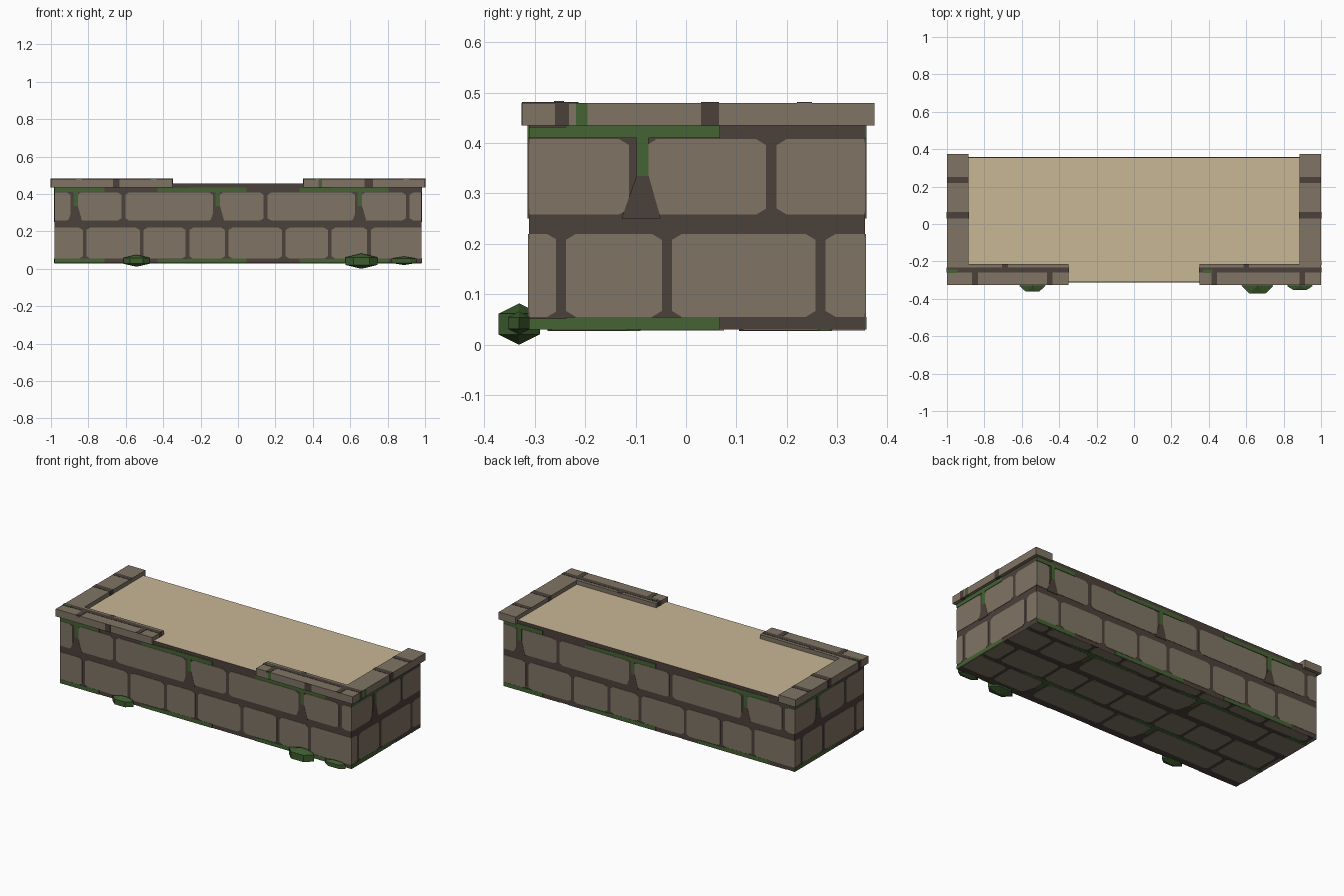
import bpy, bmesh, math
from mathutils import Matrix, Vector

default = bpy.data.objects.get("Cube")
if default:
    bpy.data.objects.remove(default, do_unlink=True)


def make_material(name, rgb):
    linear = [(c / 255 / 12.92) if c < 11 else ((c / 255 + 0.055) / 1.055) ** 2.4 for c in rgb]
    mat = bpy.data.materials.new(name)
    mat.use_nodes = True
    bsdf = mat.node_tree.nodes["Principled BSDF"]
    mat.diffuse_color = bsdf.inputs["Base Color"].default_value = (*linear, 1)
    bsdf.inputs["Roughness"].default_value = 0.9
    return mat


stone = make_material("stone", (128, 117, 101))
mortar = make_material("mortar", (75, 65, 58))
moss = make_material("moss", (70, 99, 52))
sand = make_material("sand", (200, 183, 150))
leaf = make_material("leaf", (62, 93, 48))


def finish(name, bm, *materials):
    mesh = bpy.data.meshes.new(name)
    bm.to_mesh(mesh)
    bm.free()
    for mat in materials:
        mesh.materials.append(mat)
    obj = bpy.data.objects.new(name, mesh)
    bpy.context.collection.objects.link(obj)
    return obj


def box(name, x, y, z, mat):
    bm = bmesh.new()
    bmesh.ops.create_cube(bm, size=1)
    for v in bm.verts:
        v.co = [span[0] + (c + 0.5) * (span[1] - span[0]) for span, c in zip((x, y, z), v.co)]
    return finish(name, bm, mat)


# Masonry body with a sand filled top
HALF_X, HALF_Y, MID_Y = 0.98, 0.333, 0.022
BASE, TOP = 0.03, 0.455
PERIOD, ROW_PERIOD = 0.76, 0.38
body = box("planter_body", (-HALF_X, HALF_X), (MID_Y - HALF_Y, MID_Y + HALF_Y), (BASE, TOP), mortar)
body.data.materials.append(sand)
for poly in body.data.polygons:
    poly.material_index = int(poly.normal.z > 0.5)


def plate(bm, points, place, height, index):
    """Thin prism from a flat outline, placed on a wall."""
    low = [bm.verts.new(place @ Vector((u, v, 0))) for u, v in points]
    high = [bm.verts.new(place @ Vector((u, v, height))) for u, v in points]
    faces = [bm.faces.new(high)]
    for i in range(len(low)):
        j = (i + 1) % len(low)
        faces.append(bm.faces.new((low[i], low[j], high[j], high[i])))
    for face in faces:
        face.material_index = index


def clipped(u0, u1, v0, v1, lim, cut):
    """Chamfered rectangle trimmed to the wall limits, or None when outside."""
    a, b = max(u0, lim[0]), min(u1, lim[1])
    c, d = max(v0, lim[2]), min(v1, lim[3])
    if b - a < 0.012 or d - c < 0.012:
        return None
    k = min(cut, (b - a) / 3, (d - c) / 3)
    if k == 0:
        return [(a, c), (b, c), (b, d), (a, d)]
    s = k * 0.6
    left, right = (k if a == u0 else 0.001), (k if b == u1 else 0.001)
    return [(a + left, c), (b - right, c), (b, c + s), (b, d - s),
            (b - right, d), (a + left, d), (a, d - s), (a, c + s)]


LOWER_ROW = [(-0.81, -0.525), (-0.505, -0.28), (-0.26, -0.07)]
UPPER_ROW = [(-0.86, -0.623), (-0.602, -0.135)]


def masonry(name, lim, place):
    bm = bmesh.new()
    for row in range(-1, 2):
        dv = row * ROW_PERIOD
        for tile in range(-2, 4):
            du = tile * PERIOD
            patches = [(u0, u1, 0.055, 0.22, 0.02, 0) for u0, u1 in LOWER_ROW]
            patches += [(u0, u1, 0.258, 0.408, 0.02, 0) for u0, u1 in UPPER_ROW]
            patches += [(-0.26, 0.045, 0.41, 0.435, 0, 1), (-0.12, -0.096, 0.335, 0.412, 0, 1),
                        (-0.43, -0.26, 0.03, 0.052, 0, 1)]
            for u0, u1, v0, v1, cut, index in patches:
                outline = clipped(u0 + du, u1 + du, v0 + dv, v1 + dv, lim, cut)
                if outline:
                    plate(bm, outline, place, 0.002 + 0.001 * index, index)
            # Widened joint below the hanging moss
            wedge = [(-0.15 + du, 0.25 + dv), (-0.072 + du, 0.25 + dv),
                     (-0.096 + du, 0.335 + dv), (-0.12 + du, 0.335 + dv)]
            if all(lim[0] < u < lim[1] and lim[2] < v < lim[3] for u, v in wedge):
                plate(bm, wedge, place, 0.003, 2)
    bmesh.ops.recalc_face_normals(bm, faces=bm.faces)
    finish(name, bm, stone, moss, mortar)


# Four walls share the same pattern, turned a quarter each time
for turn, side in enumerate(("front", "left", "back", "right")):
    half, depth = (HALF_X, HALF_Y) if turn % 2 == 0 else (HALF_Y, HALF_X)
    place = (Matrix.Translation((0, MID_Y, 0)) @ Matrix.Rotation(turn * math.pi / 2, 4, "Z")
             @ Matrix.Translation((0, -depth, 0)) @ Matrix.Rotation(math.pi / 2, 4, "X"))
    masonry(side + "_wall_stones", (-half, half, BASE, TOP - 0.015), place)

# Underside
SHIFT_X, SHIFT_Y = 0.13, 0.145
under = Matrix.Translation((-SHIFT_X, -SHIFT_Y, BASE)) @ Matrix.Diagonal((1, 1, -1, 1))
masonry("underside_stones", (SHIFT_X - HALF_X, SHIFT_X + HALF_X,
                             MID_Y - HALF_Y + SHIFT_Y, MID_Y + HALF_Y + SHIFT_Y), under)

# Coping slabs along both ends and the front corners
CAP_Z = (0.435, 0.48)
FRONT, BACK, INNER = -0.325, 0.374, -0.213
LIFT = 0.0015
JOINT_Z = (CAP_Z[0] - LIFT, CAP_Z[1] + LIFT)
TOP_Z = (CAP_Z[1] - 0.01, CAP_Z[1] + LIFT)


def mirrored(sign, a, b):
    return (a, b) if sign > 0 else (-b, -a)


for sign, side in ((1, "left"), (-1, "right")):
    box(side + "_end_coping", mirrored(sign, 0.885, 1), (FRONT, BACK), CAP_Z, stone)
    box(side + "_front_coping", mirrored(sign, 0.35, 0.885), (FRONT, INNER), CAP_Z, stone)
    # Mortar joints
    box(side + "_coping_long_joint", mirrored(sign, 0.35 - LIFT, 1 + LIFT),
        (-0.26, -0.232), JOINT_Z, mortar)
    box(side + "_coping_cross_joint", mirrored(sign, 0.885 - LIFT, 1 + LIFT),
        (0.03, 0.065), JOINT_Z, mortar)
    box(side + "_coping_rear_joint", mirrored(sign, 0.885, 0.999), (0.22, 0.25), TOP_Z, mortar)

for name, x, width in (("right", -0.65, 0.035), ("left", 0.7, 0.045)):
    box(name + "_coping_face_joint", (x - width / 2, x + width / 2),
        (FRONT - LIFT, FRONT + 0.01), CAP_Z, mortar)
for i, x in enumerate((-0.85, -0.45, 0.43, 0.9)):
    box(f"coping_outer_joint_{i}", (x - 0.015, x + 0.015), (FRONT, -0.25), TOP_Z, mortar)
for i, x in enumerate((-0.69, 0.6)):
    box(f"coping_inner_joint_{i}", (x - 0.015, x + 0.015), (-0.24, INNER), TOP_Z, mortar)

# Moss on the coping
TOP_MOSS = (TOP_Z[0], TOP_Z[1] + LIFT)
box("right_coping_moss", (-0.999, -0.945), (-0.262, -0.242), TOP_MOSS, moss)
box("left_coping_moss", (0.37, 0.42), (-0.262, -0.242), TOP_MOSS, moss)
box("left_end_moss", (0.99, 1 + LIFT), (-0.218, -0.195), CAP_Z, moss)
box("front_face_moss", (0.43, 0.45), (FRONT - LIFT, FRONT + 0.01), CAP_Z, moss)


# Faceted leafy clumps at the foot of the front wall
def clump(name, center, size):
    bm = bmesh.new()
    ring = math.cos(math.pi / 6)
    for tilt in (-1, 1):
        bm.verts.new((0, 0, tilt))
        for i in range(6):
            a = i * math.pi / 3
            bm.verts.new((math.cos(a), math.sin(a) / ring, tilt / 2))
    bmesh.ops.convex_hull(bm, input=bm.verts)
    for v in bm.verts:
        v.co = Vector(center) + Vector([c * s for c, s in zip(v.co, size)])
    bmesh.ops.recalc_face_normals(bm, faces=bm.faces)
    finish(name, bm, leaf)


clump("large_clump", (0.66, -0.331, 0.041), (0.085, 0.041, 0.041))
clump("medium_clump", (-0.543, -0.331, 0.043), (0.07, 0.031, 0.032))
clump("small_clump", (0.887, -0.331, 0.043), (0.07, 0.022, 0.023))
